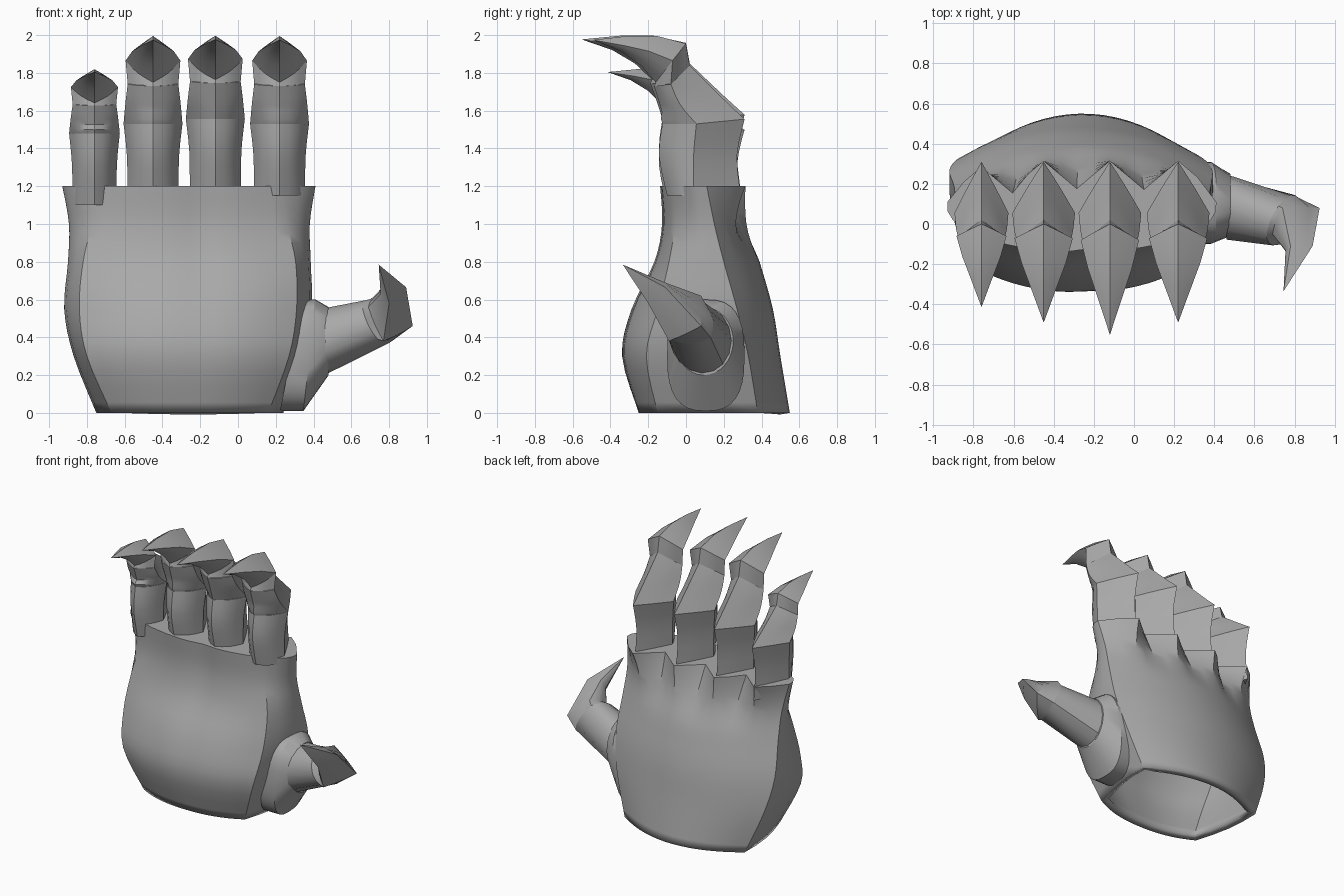
import bpy, bmesh, math
from mathutils import Vector

cube = bpy.data.objects.get("Cube")
if cube:
    bpy.data.objects.remove(cube)

GREY = (0.4, 0.4, 0.4, 1)
metal = bpy.data.materials.new("plain_grey")
metal.use_nodes = True
metal.diffuse_color = GREY
metal.node_tree.nodes["Principled BSDF"].inputs["Base Color"].default_value = GREY


def loft(name, rings, cap_start=True, cap_end=True, angle=32):
    """Skin a list of equal-length point rings into one object."""
    bm = bmesh.new()
    rows = [[bm.verts.new(p) for p in ring] for ring in rings]
    n = len(rows[0])
    for a, b in zip(rows, rows[1:]):
        for i in range(n):
            j = (i + 1) % n
            bm.faces.new((a[i], a[j], b[j], b[i]))
    if cap_start:
        bm.faces.new(rows[0][::-1])
    if cap_end:
        bm.faces.new(rows[-1])
    bmesh.ops.remove_doubles(bm, verts=bm.verts, dist=0.0005)
    bmesh.ops.recalc_face_normals(bm, faces=bm.faces)
    mesh = bpy.data.meshes.new(name)
    bm.to_mesh(mesh)
    bm.free()
    mesh.materials.append(metal)
    obj = bpy.data.objects.new(name, mesh)
    bpy.context.collection.objects.link(obj)
    bpy.ops.object.select_all(action='DESELECT')
    obj.select_set(True)
    bpy.context.view_layer.objects.active = obj
    bpy.ops.object.shade_smooth_by_angle(angle=math.radians(angle))
    return obj


def refine(keys, steps):
    """Catmull-Rom interpolation through rows of numbers."""
    out = []
    for i in range(len(keys) - 1):
        k = [keys[max(0, min(len(keys) - 1, i + d))] for d in (-1, 0, 1, 2)]
        for s in range(steps):
            t = s / steps
            out.append([b + 0.5 * t * (c - a + t * (2 * a - 5 * b + 4 * c - d
                        + t * (3 * (b - c) + d - a))) for a, b, c, d in zip(*k)])
    return out + [list(keys[-1])]


def spoked_ring(back, side_a, front, side_b, back_round, front_round, n=4):
    """Ring through four spokes; roundness 0 is straight, 1 is elliptical."""
    mid = (side_a + side_b) / 2
    pts = []
    for p, q, k in ((back, side_a, back_round), (side_a, front, front_round),
                    (front, side_b, front_round), (side_b, back, back_round)):
        for i in range(n):
            a = math.pi / 2 * i / n
            c, s = math.cos(a), math.sin(a)
            f = (1 - k) / (c + s) + k
            pts.append(mid + ((p - mid) * c + (q - mid) * s) * f)
    return pts


# Palm: hollow shell with knuckle ridges fading down the back
FINGER_X = (-0.76, -0.45, -0.12, 0.22)
MID, HALF = -0.26, 0.67
# z, left x, right x, back corner y, back y, front corner y, corner inset, front y
PALM = [(0, -.75, .24, .38, .55, -.15, .08, -.25),
        (.3, -.87, .34, .33, .50, -.21, .07, -.34),
        (.55, -.92, .39, .27, .46, -.15, .08, -.29),
        (.8, -.90, .385, .20, .39, -.09, .08, -.17),
        (1.0, -.895, .38, .15, .33, -.06, .12, -.13),
        (1.2, -.93, .41, .11, .31, -.07, .18, -.14)]


def palm_ring(z, xl, xr, yc, yb, yfc, inset, yf):
    pts = []
    cx, hw = (xl + xr) / 2, (xr - xl) / 2
    fade = max(0, (z - 0.8) / 0.4) ** 1.6
    # back, in columns on the ridges, the valleys and between them
    xs = [MID - HALF]
    for i, x in enumerate(FINGER_X):
        xs += [(xs[-1] + x) / 2, x]
        if i < 3:
            v = (x + FINGER_X[i + 1]) / 2
            xs += [(x + v) / 2, v]
    xs += [(xs[-1] + MID + HALF) / 2, MID + HALF]
    for x in xs:
        u = (x - MID) / HALF
        y = yc + (yb - yc) * (1 - abs(u) ** 2)
        d = min(abs(x - f) for f in FINGER_X)
        peak = 0.285 if x < -0.6 else 0.315
        zig = peak - 0.135 * min(1.3, d / 0.16)
        if abs(u) < 0.99:
            y += (zig - y) * fade
        pts.append(Vector((cx + u * hw, y, z)))
    # side, then front pad, then the other side
    a, b = Vector((xr - inset, yfc, z)), Vector((xl + inset, yfc, z))
    pts += [pts[-1].lerp(a, t) + Vector((0.35 * inset * math.sin(math.pi * t), 0, 0))
            for t in (.25, .5, .75)]
    for i in range(17):
        u = 1 - i / 8
        p = a.lerp(b, i / 16)
        p.y += (yf - yfc) * (1 - abs(u) ** 2.3)
        p.y += 0.018 * math.exp(-((p.x + 0.2) / 0.09) ** 2) * min(1, z)
        pts.append(p)
    pts += [b.lerp(pts[0], t) - Vector((0.35 * inset * math.sin(math.pi * t), 0, 0))
            for t in (.25, .5, .75)]
    return pts


palm = loft("palm", [palm_ring(*row) for row in refine(PALM, 4)], cap_start=False)
wall = palm.modifiers.new("wall", 'SOLIDIFY')
wall.thickness = 0.05
wall.offset = -1

# Finger profile: half width, then back, side and front as (y, z) with the joint at z = 0
LOWER = [(.135, .29, -.38, .04, -.38, -.10, -.38),
         (.138, .27, -.17, .04, -.17, -.143, -.17),
         (.156, .31, .025, .055, 0, -.125, 0)]
UPPER = [(.156, .31, .025, .055, 0, -.125, 0),
         (.146, .19, .14, -.04, .11, -.155, .10),
         (.134, .02, .31, -.09, .21, -.19, .20)]
CLAW = [(.134, .02, .31, -.09, .21, -.19, .20),
        (.145, .0, .425, -.08, .335, -.18, .22),
        (.11, -.17, .465, -.22, .385, -.27, .31),
        (.06, -.35, .465, -.37, .415, -.39, .385),
        (.001, -.55, .445, -.55, .444, -.55, .443)]


def finger_rings(x, joint, zs, ys, width, profile, roundness):
    out = []
    for w, *yz in profile:
        w *= width
        pts = []
        for y, z in zip(yz[::2], yz[1::2]):
            y = y if y > 0 else y * (ys if z > 0.05 else 1)
            pts.append((y, joint + z * (zs if z > 0 else 1)))
        b, s, f = pts
        out.append(spoked_ring(Vector((x, *b)), Vector((x + w, *s)), Vector((x, *f)),
                               Vector((x - w, *s)), 0.05, roundness))
    return out


for name, x, joint, zs, ys, width in (("little", FINGER_X[0], 1.48, .73, .75, .86),
                                      ("ring", FINGER_X[1], 1.53, 1.0, .89, 1),
                                      ("middle", FINGER_X[2], 1.555, .95, 1.0, 1),
                                      ("index", FINGER_X[3], 1.53, 1.0, .89, 1)):
    for part, profile, rnd in (("lower", LOWER, .6), ("upper", UPPER, .5), ("claw", CLAW, .3)):
        rows = refine(profile, 3) if part != "claw" else profile
        loft(f"{name}_finger_{part}",
             finger_rings(x, joint, zs, ys, width, rows, rnd))


# Thumb socket: rounded plate on the side, tapering to the thumb root
def oval(cy, cz, ry, rz, power, x0, slope, n=32):
    pts = []
    for i in range(n):
        a = 2 * math.pi * i / n
        c, s = math.cos(a), math.sin(a)
        y = cy + ry * math.copysign(abs(c) ** (2 / power), c)
        z = cz + rz * math.copysign(abs(s) ** (2 / power), s)
        pts.append(Vector((x0 + slope * z, y, z)))
    return pts


loft("thumb_socket", [oval(.105, .305, .205, .295, 2.7, .22, .2),
                      oval(.105, .305, .205, .295, 2.7, .345, .11),
                      oval(.095, .38, .155, .18, 2, .48, 0)])

# Thumb: back, upper side, front and lower side spokes
ROOT = [(.46, .2, .25), (.46, .2, .51), (.46, -.03, .5), (.46, -.03, .26)]
TIP = [(.82, .13, .40), (.72, .09, .59), (.66, -.07, .55), (.74, -.09, .39)]
CLAW_BASE = [(.925, .08, .46), (.74, .08, .62), (.69, -.05, .56), (.77, -.09, .38)]
CLAW_MID = [(.89, -.11, .665), (.78, -.11, .69), (.755, -.13, .63), (.80, -.20, .58)]
CLAW_END = [(.745, -.335, .785)] * 4


def thumb_ring(spokes, back_round, front_round):
    return spoked_ring(*[Vector(p) for p in spokes], back_round, front_round)


loft("thumb", [thumb_ring(ROOT, 1, 1), thumb_ring(TIP, .7, .8)])
loft("thumb_claw", [thumb_ring(TIP, .7, .8), thumb_ring(CLAW_BASE, .1, .4),
                    thumb_ring(CLAW_MID, .1, .3), thumb_ring(CLAW_END, 0, 0)])
